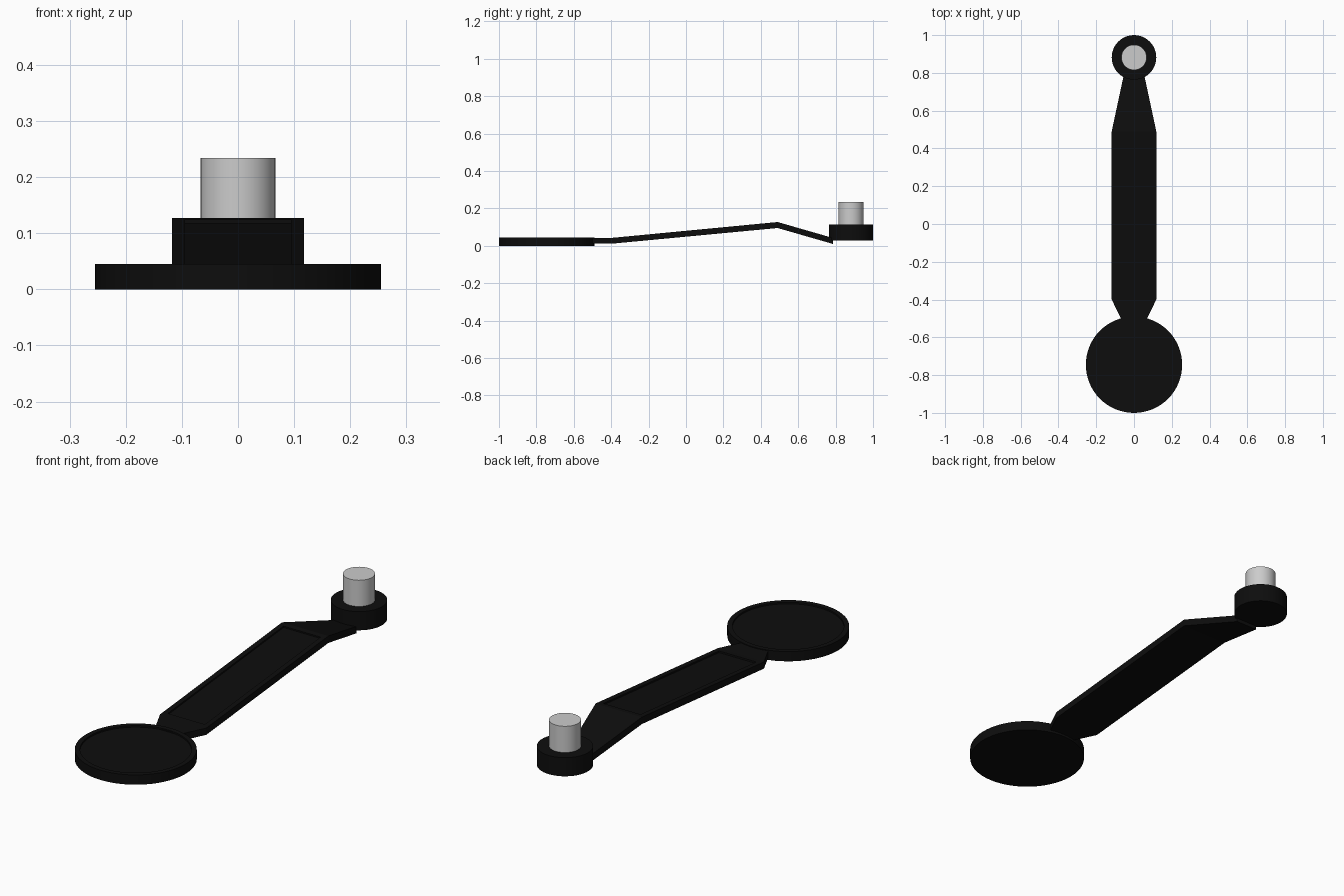
import bpy, bmesh
from mathutils import Matrix

if "Cube" in bpy.data.objects:
    bpy.data.objects.remove(bpy.data.objects["Cube"])

black = bpy.data.materials.new("black")
black.diffuse_color = (0.004, 0.004, 0.004, 1)
black.use_nodes = True
black.node_tree.nodes["Principled BSDF"].inputs["Base Color"].default_value = black.diffuse_color


def finish(name, bm, mat=None):
    bmesh.ops.recalc_face_normals(bm, faces=bm.faces)
    me = bpy.data.meshes.new(name)
    bm.to_mesh(me)
    bm.free()
    ob = bpy.data.objects.new(name, me)
    bpy.context.collection.objects.link(ob)
    if mat:
        me.materials.append(mat)
    return ob


def sink(bm, face, width, depth):
    # shallow panel recess in a face
    n = face.normal.copy()
    bmesh.ops.inset_region(bm, faces=[face], thickness=width)
    r = bmesh.ops.extrude_discrete_faces(bm, faces=[face])
    for v in r["faces"][0].verts:
        v.co -= n * depth


def disc(name, y, r, z0, z1, segs, mat=None, rim=0):
    bm = bmesh.new()
    bmesh.ops.create_cone(bm, cap_ends=True, segments=segs, radius1=r, radius2=r,
                          depth=z1 - z0, matrix=Matrix.Translation((0, y, (z0 + z1) / 2)))
    bm.normal_update()
    if rim:
        sink(bm, max(bm.faces, key=lambda f: f.calc_center_median().z), rim, 0.007)
    ob = finish(name, bm, mat)
    bpy.context.view_layer.objects.active = ob
    ob.select_set(True)
    bpy.ops.object.shade_smooth_by_angle()
    ob.select_set(False)


# round pad, end boss and peg
disc("round_pad", -0.745, 0.255, 0.0, 0.045, 64, black, rim=0.022)
disc("end_boss", 0.882, 0.118, 0.027, 0.113, 48, black)
disc("peg", 0.882, 0.067, 0.11, 0.234, 32)

# bent arm: y, half width, bottom z, top z
stations = [(-0.515, 0.062, 0.011, 0.042), (-0.4, 0.118, 0.011, 0.042),
            (0.49, 0.118, 0.095, 0.127), (0.785, 0.055, 0.01, 0.042)]
bm = bmesh.new()
rings = [[bm.verts.new(p) for p in ((-w, y, a), (w, y, a), (w, y, b), (-w, y, b))]
         for y, w, a, b in stations]
for r0, r1 in zip(rings, rings[1:]):
    for i in range(4):
        j = (i + 1) % 4
        bm.faces.new((r0[i], r0[j], r1[j], r1[i]))
bm.faces.new(rings[0])
bm.faces.new(rings[-1])
bmesh.ops.recalc_face_normals(bm, faces=bm.faces)
bm.normal_update()

# recessed panel on the long top face
panel = next(f for f in bm.faces if f.normal.z > 0.5
             and set(f.verts) == {rings[1][2], rings[1][3], rings[2][2], rings[2][3]})
sink(bm, panel, 0.033, 0.007)
finish("bent_arm", bm, black)
